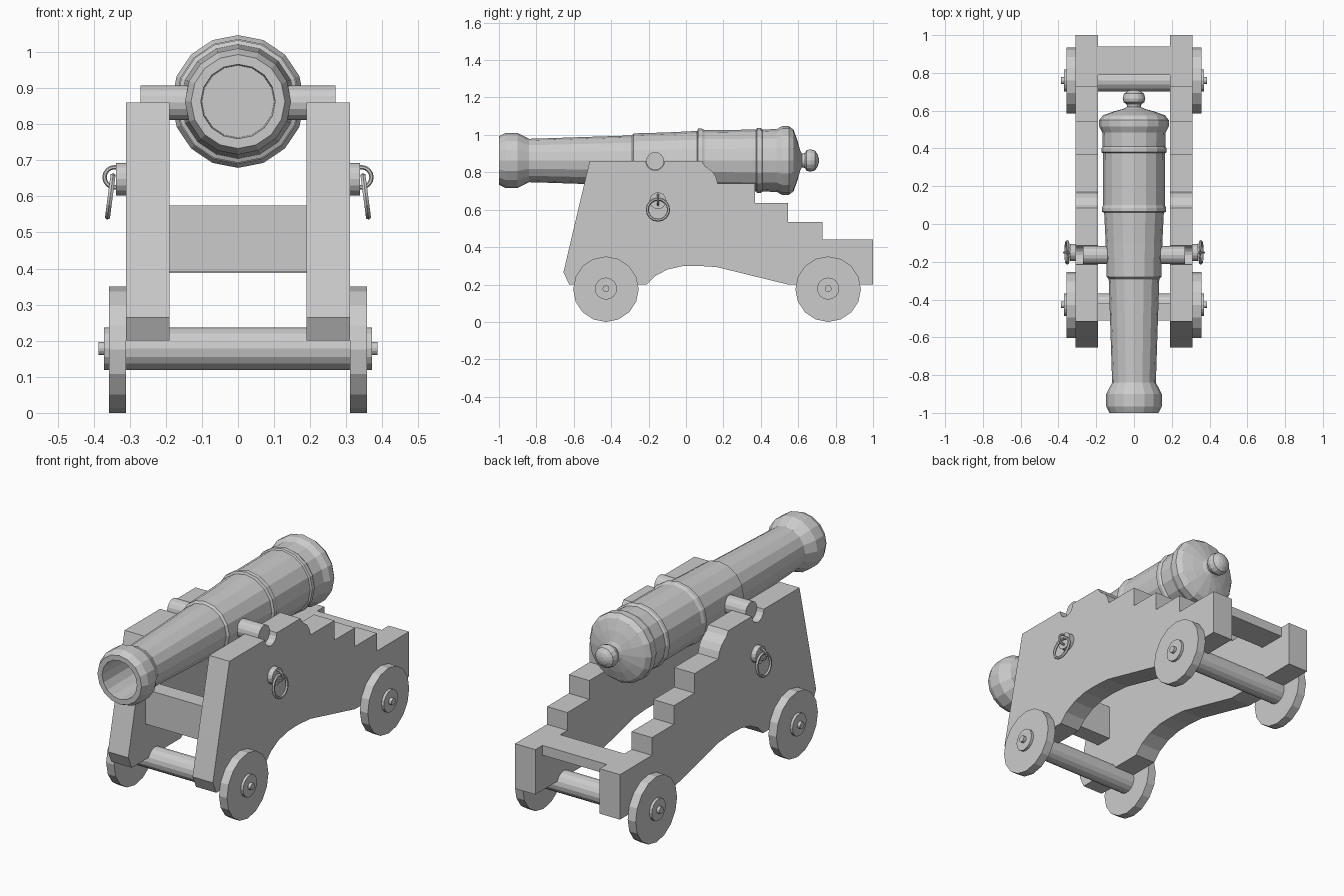
import bpy, bmesh, math
from mathutils import Matrix, Vector

cube = bpy.data.objects.get("Cube")
if cube:
    bpy.data.objects.remove(cube, do_unlink=True)

grey = bpy.data.materials.new("plain grey")
grey.use_nodes = True
grey.diffuse_color = (0.6, 0.6, 0.6, 1)
grey.node_tree.nodes["Principled BSDF"].inputs["Base Color"].default_value = (0.6, 0.6, 0.6, 1)

SIDES = 16
AXIS_Z = 0.863
TRUNNION_Y = -0.165


def finish(name, bm):
    bmesh.ops.recalc_face_normals(bm, faces=bm.faces)
    mesh = bpy.data.meshes.new(name)
    bm.to_mesh(mesh)
    bm.free()
    mesh.materials.append(grey)
    obj = bpy.data.objects.new(name, mesh)
    bpy.context.collection.objects.link(obj)
    return obj


def box(name, x, y, z):
    """Box from (low, high) ranges."""
    bm = bmesh.new()
    size = [r[1] - r[0] for r in (x, y, z)]
    mid = [(r[0] + r[1]) / 2 for r in (x, y, z)]
    bmesh.ops.create_cube(bm, size=1, matrix=Matrix.Translation(mid) @ Matrix.Diagonal((*size, 1)))
    return finish(name, bm)


def rod(name, x0, x1, y, z, radius, sides=SIDES):
    """Cylinder lying along x."""
    bm = bmesh.new()
    turn = Matrix.Translation(((x0 + x1) / 2, y, z)) @ Matrix.Rotation(math.pi / 2, 4, 'Y')
    bmesh.ops.create_cone(bm, cap_ends=True, segments=sides, radius1=radius, radius2=radius,
                          depth=abs(x1 - x0), matrix=turn)
    return finish(name, bm)


def lathe(name, profile, z):
    """Spin (y, radius) points around a y-parallel axis."""
    bm = bmesh.new()
    rings = []
    for y, r in profile:
        rings.append([bm.verts.new((r * math.sin(i * math.tau / SIDES), y,
                                    z + r * math.cos(i * math.tau / SIDES))) for i in range(SIDES)])
    for a, b in zip(rings, rings[1:]):
        for i in range(SIDES):
            j = (i + 1) % SIDES
            bm.faces.new((a[i], a[j], b[j], b[i]))
    bm.faces.new(rings[0])
    bm.faces.new(rings[-1])
    return finish(name, bm)


def slab(name, outline, x0, x1):
    """Extrude a (y, z) outline along x."""
    bm = bmesh.new()
    face = bm.faces.new([bm.verts.new((x0, y, z)) for y, z in outline])
    out = bmesh.ops.extrude_face_region(bm, geom=[face])
    moved = [g for g in out["geom"] if isinstance(g, bmesh.types.BMVert)]
    bmesh.ops.translate(bm, verts=moved, vec=(x1 - x0, 0, 0))
    return finish(name, bm)


def hoop(name, centre, major, minor, turn):
    """Thin torus, its own axis along z before turning."""
    bm = bmesh.new()
    n, m = 16, 6
    grid = []
    for i in range(n):
        a = i * math.tau / n
        row = []
        for j in range(m):
            b = j * math.tau / m
            r = major + minor * math.cos(b)
            p = Vector((r * math.cos(a), r * math.sin(a), minor * math.sin(b)))
            row.append(bm.verts.new(Vector(centre) + turn @ p))
        grid.append(row)
    for i in range(n):
        for j in range(m):
            p, q = grid[i], grid[(i + 1) % n]
            k = (j + 1) % m
            bm.faces.new((p[j], q[j], q[k], p[k]))
    return finish(name, bm)


# Barrel with bore, reinforcing rings, breech and knob
lathe("barrel", [
    (-0.75, 0.1), (-1.0, 0.103), (-1.0, 0.13), (-0.965, 0.147), (-0.9, 0.147), (-0.84, 0.116),
    (-0.77, 0.118), (-0.29, 0.134), (-0.28, 0.145), (-0.1, 0.15), (0.06, 0.158), (0.065, 0.17),
    (0.085, 0.17), (0.1, 0.163), (0.375, 0.165), (0.38, 0.173), (0.4, 0.173), (0.41, 0.166),
    (0.485, 0.168), (0.515, 0.184), (0.55, 0.184), (0.575, 0.165), (0.595, 0.11), (0.61, 0.055),
    (0.62, 0.036), (0.635, 0.04), (0.645, 0.055), (0.665, 0.06), (0.69, 0.053), (0.705, 0.03),
    (0.71, 0.012)], AXIS_Z)
rod("trunnion", -0.27, 0.27, TRUNNION_Y, 0.86, 0.048)

# Stepped side cheeks with a rounded trunnion notch and arched underside
notch = [(TRUNNION_Y - 0.05 * math.cos(i * math.pi / 8), 0.86 - 0.05 * math.sin(i * math.pi / 8))
         for i in range(9)]
cheek = [(-0.625, 0.2), (-0.655, 0.265), (-0.605, 0.48), (-0.515, 0.86)] + notch + [
    (0.085, 0.86), (0.1, 0.835), (0.14, 0.805), (0.16, 0.775), (0.17, 0.74),
    (0.37, 0.74), (0.37, 0.635), (0.545, 0.635), (0.545, 0.535), (0.73, 0.535), (0.73, 0.44),
    (1.0, 0.44), (1.0, 0.2), (0.545, 0.2), (0.165, 0.293), (0.06, 0.3), (-0.02, 0.298),
    (-0.1, 0.28), (-0.165, 0.245), (-0.21, 0.2)]

# Cross members
box("front_crossbar", (-0.19, 0.19), (-0.51, -0.42), (0.39, 0.575))
box("rear_crossbar", (-0.19, 0.19), (0.79, 0.94), (0.388, 0.44))

# Axles with their pins
for end, y in (("front", -0.428), ("rear", 0.76)):
    rod(end + "_axle", -0.371, 0.371, y, 0.178, 0.059)
    rod(end + "_axle_pin", -0.387, 0.387, y, 0.178, 0.018)

# Mirrored side parts
for side, s in (("left", 1), ("right", -1)):
    slab(side + "_cheek", cheek, s * 0.19, s * 0.31)
    for end, y in (("front", -0.428), ("rear", 0.76)):
        rod(f"{side}_{end}_wheel", s * 0.31, s * 0.357, y, 0.175, 0.175)
    rod(side + "_ring_boss", s * 0.31, s * 0.338, -0.15, 0.648, 0.045)
    hoop(side + "_ring_eye", (s * 0.342, -0.15, 0.653), 0.028, 0.006, Matrix.Rotation(math.pi / 2, 3, 'X'))
    hoop(side + "_hanging_ring", (s * 0.354, -0.15, 0.6), 0.057, 0.008,
         Matrix.Rotation(s * (math.pi / 2 - 0.13), 3, 'Y'))
